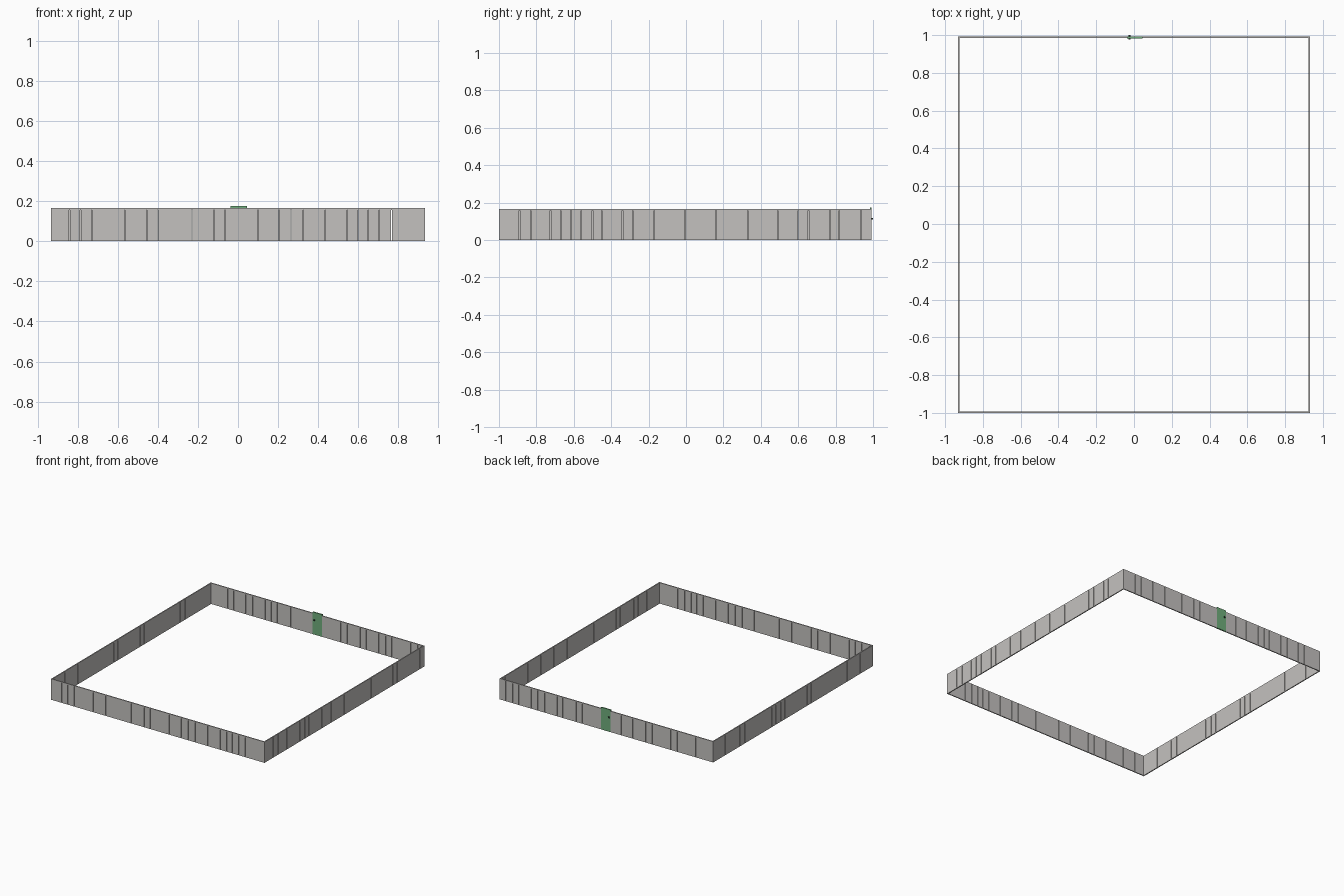
import bpy, bmesh
from mathutils import Matrix, Vector

if "Cube" in bpy.data.objects:
    bpy.data.objects.remove(bpy.data.objects["Cube"])


def material(name, rgb):
    m = bpy.data.materials.new(name)
    m.use_nodes = True
    m.diffuse_color = (*rgb, 1)
    m.node_tree.nodes["Principled BSDF"].inputs["Base Color"].default_value = (*rgb, 1)
    return m


GREY = material("warm grey panel", (0.55, 0.535, 0.52))
GREEN = material("gate green", (0.16, 0.42, 0.2))
DARK = material("dark metal", (0.03, 0.05, 0.035))


def add_box(bm, lo, hi):
    lo, hi = Vector(lo), Vector(hi)
    mat = Matrix.Translation((lo + hi) / 2) @ Matrix.Diagonal((*(hi - lo), 1))
    bmesh.ops.create_cube(bm, size=1, matrix=mat)


def finish(bm, name, mat):
    mesh = bpy.data.meshes.new(name)
    bm.to_mesh(mesh)
    bm.free()
    mesh.materials.append(mat)
    obj = bpy.data.objects.new(name, mesh)
    bpy.context.collection.objects.link(obj)
    return obj


HEIGHT, TOP_RAIL, BASE_RAIL, GAP = 0.165, 0.008, 0.004, 0.004
X, Y0, Y1, T = 0.932, -1.0, 0.992, 0.008


def wall(name, along_x, start, end, side, seams, opening=None):
    """Row of panels with narrow gaps, tied by a top and a base rail."""
    bm = bmesh.new()

    def piece(a, b, z0, z1):
        lo, hi = (a, side, z0), (b, side + T, z1)
        if not along_x:
            lo, hi = (side, a, z0), (side + T, b, z1)
        add_box(bm, lo, hi)

    spans = [(start, end)]
    if opening:
        spans = [(start, opening[0]), (opening[1], end)]
    for a, b in spans:
        cuts = [s for s in seams if a < s < b]
        lefts = [a] + [s + GAP / 2 for s in cuts]
        rights = [s - GAP / 2 for s in cuts] + [b]
        for l, r in zip(lefts, rights):
            piece(l, r, BASE_RAIL, HEIGHT - TOP_RAIL)
        piece(a, b, HEIGHT - TOP_RAIL, HEIGHT)
        piece(a, b, 0, BASE_RAIL)
    return finish(bm, name, GREY)


# Four perimeter walls
GATE = (-0.037, 0.045)
wall("front_wall", True, -X, X, Y0,
     [-.84, -.785, -.73, -.565, -.455, -.4, -.23, -.12, -.065, .1, .205,
      .265, .325, .435, .545, .6, .65, .705, .765])
wall("back_wall", True, -X, X, Y1 - T,
     [-.78, -.725, -.62, -.56, -.45, -.4, -.345, -.23, -.13, .21, .265,
      .38, .43, .54, .6, .655, .765, .82, .88], GATE)
wall("right_side_wall", False, Y0 + T, Y1 - T, X - T,
     [-.89, -.83, -.725, -.67, -.615, -.56, -.5, -.45, -.34, -.285, -.17,
      -.005, .16, .33, .49, .6, .655, .77, .82, .935])
wall("left_side_wall", False, Y0 + T, Y1 - T, -X,
     [-.84, -.68, -.62, -.29, -.23, -.18, .1, .15, .21, .26, .44, .6, .66, .84])

# Gate leaf, slightly taller than the walls
bm = bmesh.new()
add_box(bm, (GATE[0], Y1 - T - 0.001, 0), (GATE[1], Y1 + 0.001, 0.175))
finish(bm, "gate", GREEN)

# Handles on both faces of the gate
bm = bmesh.new()
mid = Y1 - T / 2
for s in (-1, 1):
    inner, outer = sorted((mid + s * 0.005, mid + s * 0.012))
    add_box(bm, (-0.028, inner, 0.109), (-0.018, outer, 0.119))
finish(bm, "gate_handles", DARK)
